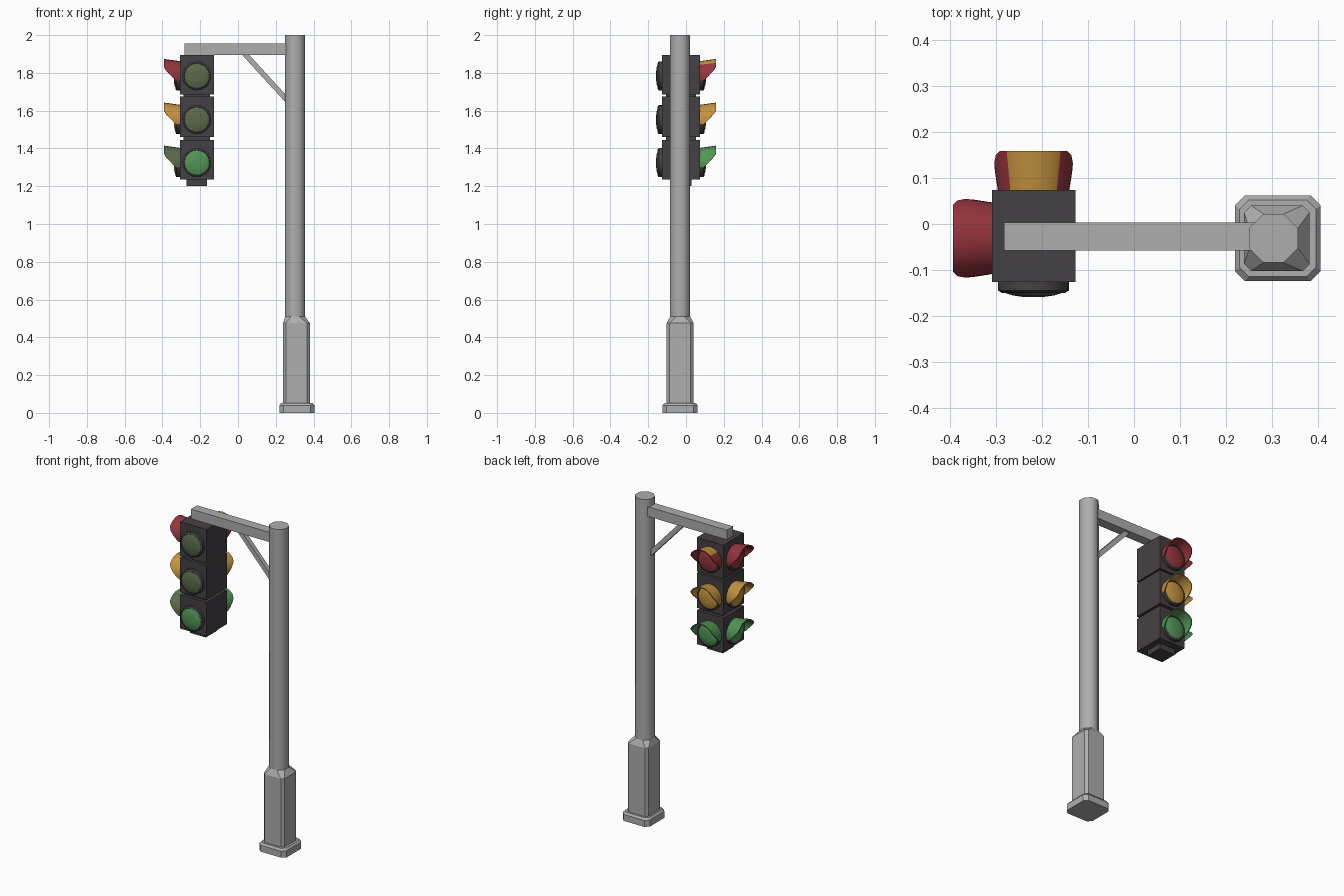
import bpy, bmesh, math
from mathutils import Matrix, Vector

if "Cube" in bpy.data.objects:
    bpy.data.objects.remove(bpy.data.objects["Cube"])


def material(name, rgb):
    m = bpy.data.materials.new(name)
    m.use_nodes = True
    m.diffuse_color = (*rgb, 1)
    m.node_tree.nodes["Principled BSDF"].inputs["Base Color"].default_value = (*rgb, 1)
    return m


GREY = material("light grey metal", (0.42, 0.42, 0.42))
DARK = material("dark housing", (0.06, 0.052, 0.058))
RED = material("signal red", (0.30, 0.035, 0.045))
AMBER = material("signal amber", (0.56, 0.29, 0.05))
GREEN = material("signal green", (0.085, 0.30, 0.09))
OLIVE = material("unlit olive green", (0.105, 0.145, 0.07))


def finish(name, bm, mats, angle=None, matrix=None):
    """Turn a bmesh into a named object."""
    if matrix:
        bm.transform(matrix)
    bmesh.ops.recalc_face_normals(bm, faces=bm.faces)
    mesh = bpy.data.meshes.new(name)
    bm.to_mesh(mesh)
    bm.free()
    for m in mats:
        mesh.materials.append(m)
    ob = bpy.data.objects.new(name, mesh)
    bpy.context.collection.objects.link(ob)
    if angle:
        bpy.ops.object.select_all(action='DESELECT')
        ob.select_set(True)
        bpy.context.view_layer.objects.active = ob
        bpy.ops.object.shade_smooth_by_angle(angle=math.radians(angle))
    return ob


def box(name, lo, hi, mat):
    bm = bmesh.new()
    bmesh.ops.create_cube(bm, size=1)
    lo, hi = Vector(lo), Vector(hi)
    mtx = Matrix.Translation((lo + hi) / 2) @ Matrix.Diagonal((*(hi - lo), 1))
    return finish(name, bm, [mat], matrix=mtx)


def loft(name, sections, mat, angle=None):
    """Stack of chamfered squares: (centre x, half width, chamfer, z)."""
    bm = bmesh.new()
    rings = []
    for cx, h, c, z in sections:
        k = h - c
        pts = [(h, -k), (h, k), (k, h), (-k, h), (-h, k), (-h, -k), (-k, -h), (k, -h)]
        rings.append([bm.verts.new((cx + x, POLE_Y + y, z)) for x, y in pts])
    for a, b in zip(rings, rings[1:]):
        for i in range(8):
            j = (i + 1) % 8
            bm.faces.new((a[i], a[j], b[j], b[i]))
    bm.faces.new(rings[0])
    bm.faces.new(rings[-1])
    return finish(name, bm, [mat], angle)


# Post
POLE_Y = -0.031
loft("base_plate", [(0.312, 0.093, 0.022, 0), (0.312, 0.093, 0.022, 0.04),
                    (0.312, 0.083, 0.02, 0.052)], GREY)
loft("base_column", [(0.31, 0.071, 0.015, 0.045), (0.31, 0.071, 0.015, 0.475),
                     (0.303, 0.053, 0.031, 0.51)], GREY)
loft("pole", [(0.303, 0.053, 0.031, 0.48), (0.303, 0.053, 0.031, 2.0)], GREY, 50)

# Arm and diagonal brace
box("arm", (-0.282, -0.058, 1.895), (0.28, 0.003, 1.955), GREY)
start, end = Vector((0.025, -0.028, 1.912)), Vector((0.27, -0.028, 1.645))
bm = bmesh.new()
bmesh.ops.create_cube(bm, size=1)
finish("arm_brace", bm, [GREY], matrix=Matrix.Translation((start + end) / 2)
       @ (end - start).to_track_quat('Z', 'Y').to_matrix().to_4x4()
       @ Matrix.Diagonal((0.028, 0.028, (end - start).length, 1)))

# Signal housings, joined by slim necks
X0, X1, Y0, Y1 = -0.308, -0.127, -0.126, 0.074
for tag, lo, hi in (("top", 1.685, 1.896), ("middle", 1.46, 1.675), ("bottom", 1.235, 1.445)):
    box("housing_" + tag, (X0, Y0, lo), (X1, Y1, hi), DARK)
box("housing_neck", (X0 + 0.02, Y0 + 0.02, 1.3), (X1 - 0.02, Y1 - 0.02, 1.8), DARK)
box("bottom_cap", (-0.273, -0.08, 1.2), (-0.165, 0.03, 1.24), DARK)


def lamp(name, mtx, lens_mat):
    """Dark rim and domed lens, turned about the local z axis."""
    profile = [(0.077, -0.005), (0.077, 0.018), (0.068, 0.024), (0.066, 0.022),
               (0.046, 0.029), (0.024, 0.032)]
    n = 20
    bm = bmesh.new()
    rings = [[bm.verts.new((r * math.cos(math.tau * i / n), r * math.sin(math.tau * i / n), d))
              for i in range(n)] for r, d in profile]
    for k, (a, b) in enumerate(zip(rings, rings[1:])):
        for i in range(n):
            j = (i + 1) % n
            bm.faces.new((a[i], a[j], b[j], b[i])).material_index = int(k > 2)
    bm.faces.new(rings[-1]).material_index = 1
    bm.faces.new(rings[0])
    finish(name, bm, [DARK, lens_mat], 35, mtx)


def visor(name, mtx, mats, rule):
    """Flared hood over a lamp: deep on top, swept back at the sides."""
    n, t = 16, 0.006
    bm = bmesh.new()
    loops = []
    for i in range(n + 1):
        a = math.radians(-18 + 216 * i / n)
        s = math.sin(a)
        depth = 0.022 + 0.063 * min(1, max(0, (s + 0.3) / 0.8))
        flare = 0.079 + 0.011 * depth / 0.085
        ring = []
        for r, d in ((0.078, 0), (flare, depth), (flare - t, depth), (0.078 - t, 0)):
            ring.append(bm.verts.new((r * math.cos(a), r * s, d)))
        loops.append(ring)
    for i, (p, q) in enumerate(zip(loops, loops[1:])):
        for k in range(4):
            f = bm.faces.new((p[k], p[(k + 1) % 4], q[(k + 1) % 4], q[k]))
            f.material_index = int(rule(f.calc_center_median(), k))
    bm.faces.new(loops[0])
    bm.faces.new(loops[-1])
    finish(name, bm, mats, 35, mtx)


def facing(u, w, origin):
    """Frame with local x = u, local y = up and local z = outward w."""
    m = Matrix((u, (0, 0, 1), w)).transposed().to_4x4()
    return Matrix.Translation(origin) @ m


# Lamps on three sides; hoods on the back and right sides only
CX = -0.218
rows = (("top", 1.784, RED, OLIVE), ("middle", 1.553, AMBER, OLIVE), ("bottom", 1.325, GREEN, GREEN))
for tag, z, colour, front_colour in rows:
    front = facing((1, 0, 0), (0, -1, 0), (CX, Y0, z))
    back = facing((-1, 0, 0), (0, 1, 0), (CX, Y1, z))
    side = facing((0, -1, 0), (-1, 0, 0), (X0, -0.031, z))
    lamp("front_lamp_" + tag, front, front_colour)
    lamp("back_lamp_" + tag, back, colour)
    lamp("right_lamp_" + tag, side, colour)
    # The top back hood has an amber crown
    visor("back_visor_" + tag, back, [colour, AMBER],
          lambda c, k: tag == "top" and k == 0 and c.y > 0.066)
    # The bottom right hood has a duller outside towards the front
    visor("right_visor_" + tag, side, [colour, OLIVE],
          lambda c, k: tag == "bottom" and k == 0 and c.x > 0.02)
